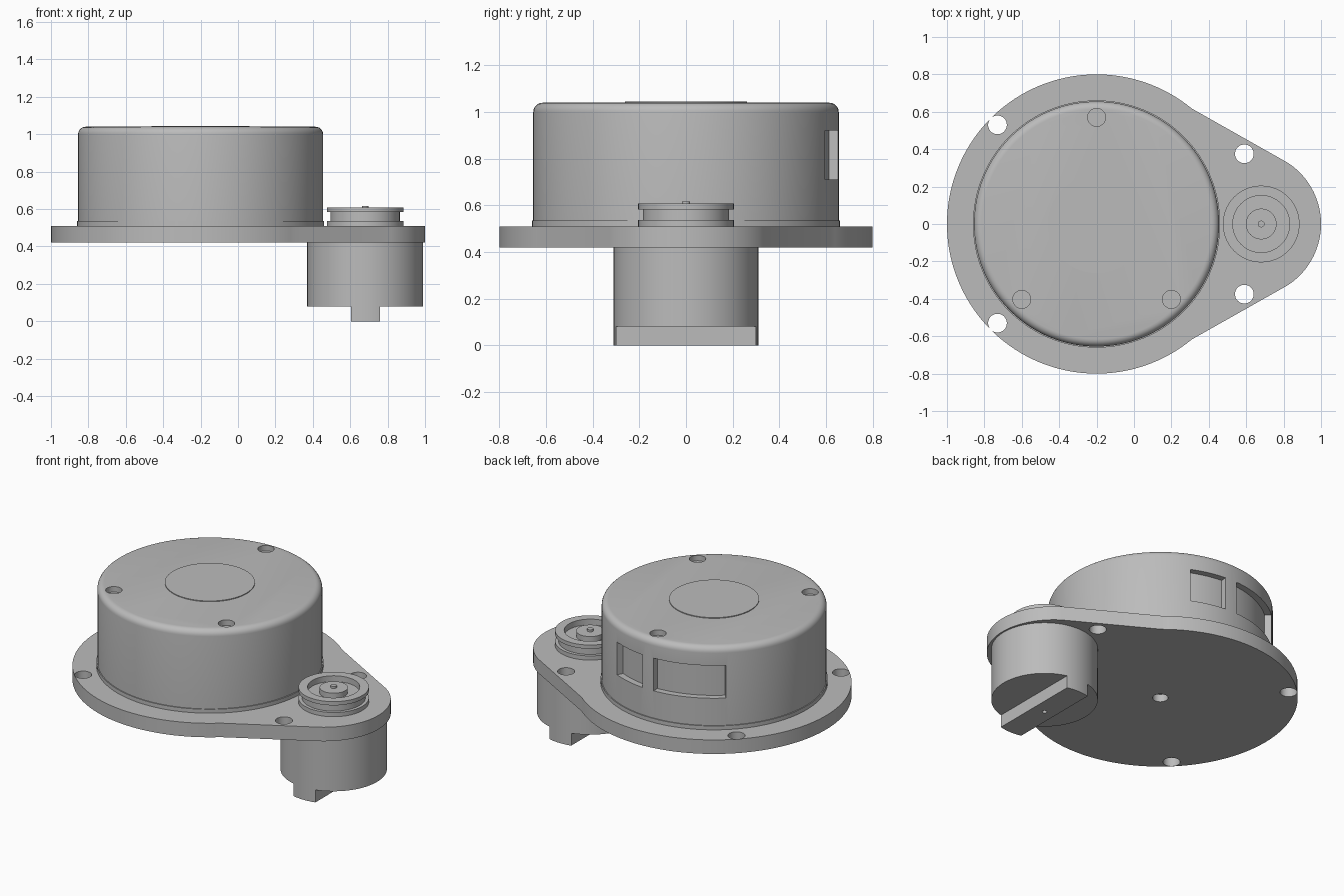
import bpy, bmesh, math
from math import cos, sin, radians, pi

if "Cube" in bpy.data.objects:
    bpy.data.objects.remove(bpy.data.objects["Cube"])

grey = bpy.data.materials.new("light grey")
grey.diffuse_color = (0.5, 0.5, 0.5, 1)
grey.use_nodes = True
grey.node_tree.nodes["Principled BSDF"].inputs["Base Color"].default_value = grey.diffuse_color

DOME = (-0.2, 0.0)    # axis of the round housing
MOTOR = (0.68, 0.0)   # axis of the motor and pulley


def finish(name, bm):
    bmesh.ops.recalc_face_normals(bm, faces=bm.faces)
    me = bpy.data.meshes.new(name)
    bm.to_mesh(me)
    bm.free()
    me.materials.append(grey)
    ob = bpy.data.objects.new(name, me)
    bpy.context.collection.objects.link(ob)
    return ob


def prism(name, outline, z0, z1):
    """Extrude a flat outline between two heights."""
    bm = bmesh.new()
    face = bm.faces.new([bm.verts.new((x, y, z0)) for x, y in outline])
    ext = bmesh.ops.extrude_face_region(bm, geom=[face])["geom"]
    verts = [v for v in ext if isinstance(v, bmesh.types.BMVert)]
    bmesh.ops.translate(bm, verts=verts, vec=(0, 0, z1 - z0))
    return finish(name, bm)


def lathe(name, centre, profile, n=128):
    """Revolve (radius, height) points; the first and last rings are capped."""
    bm = bmesh.new()
    rings = [[bm.verts.new((centre[0] + r * cos(2 * pi * i / n),
                            centre[1] + r * sin(2 * pi * i / n), z))
              for i in range(n)] for r, z in profile]
    for a, b in zip(rings, rings[1:]):
        for i in range(n):
            j = (i + 1) % n
            bm.faces.new((a[i], a[j], b[j], b[i]))
    bm.faces.new(rings[0])
    bm.faces.new(rings[-1])
    return finish(name, bm)


def arc(centre, r, a0, a1, n):
    return [(centre[0] + r * cos(radians(a0 + (a1 - a0) * i / n)),
             centre[1] + r * sin(radians(a0 + (a1 - a0) * i / n)))
            for i in range(n + 1)]


def cylinder(name, x, y, r, z0, z1, n=48):
    return lathe(name, (x, y), [(r, z0), (r, z1)], n)


def boolean(ob, cutter, operation="DIFFERENCE"):
    """Apply a boolean and discard the cutter."""
    mod = ob.modifiers.new("cut", "BOOLEAN")
    mod.operation = operation
    mod.solver = "EXACT"
    mod.object = cutter
    bpy.context.view_layer.objects.active = ob
    bpy.ops.object.modifier_apply(modifier=mod.name)
    bpy.data.objects.remove(cutter)


# Base plate: large arc on the left, small arc on the right, straight flanks
outline = arc(DOME, 0.8, 50.5, 309.5, 100) + arc((0.61, 0), 0.39, -57.5, 57.5, 48)
plate = prism("base_plate", outline, 0.42, 0.51)
for s in (1, -1):
    for x, y in ((-0.73, 0.53), (0.59, 0.375)):
        boolean(plate, cylinder("cutter", x, s * y, 0.05, 0.3, 0.6))
boolean(plate, cylinder("cutter", *DOME, 0.045, 0.3, 0.47))

# Round housing with a rounded top edge
rim = [(0.615 + 0.04 * cos(radians(a)), 1.0 + 0.04 * sin(radians(a)))
       for a in range(0, 91, 15)]
housing = lathe("housing", DOME, [(0.655, 0.505)] + rim)
# Blind screw holes in the top
for x, y in ((-0.2, 0.57), (-0.6, -0.403), (0.2, -0.403)):
    boolean(housing, cylinder("cutter", x, y, 0.048, 1.005, 1.2))
# Recessed windows round the back
for a0, a1 in ((65.5, 85.5), (92.5, 131)):
    sector = arc(DOME, 0.615, a0, a1, 16) + arc(DOME, 0.75, a1, a0, 16)
    boolean(housing, prism("cutter", sector, 0.71, 0.92))

# Thin lip at the foot of the housing and cap disc on its top
lathe("housing_lip", DOME, [(0.661, 0.505), (0.661, 0.535)])
lathe("cap_disc", DOME, [(0.262, 1.03), (0.262, 1.045)])

# Motor body with a terminal block cut to the same round outline
lathe("motor_body", MOTOR, [(0.31, 0.08), (0.31, 0.43)])
block = lathe("motor_block", MOTOR, [(0.31, 0.0), (0.31, 0.09)])
boolean(block, prism("cutter", [(0.605, -0.5), (0.76, -0.5), (0.76, 0.5), (0.605, 0.5)],
                     -0.1, 0.2), "INTERSECT")
boolean(block, cylinder("cutter", *MOTOR, 0.014, -0.1, 0.04, 24))

# Grooved drive pulley with a dished top and hub, and its shaft
lathe("pulley", MOTOR, [
    (0.205, 0.505), (0.205, 0.537), (0.185, 0.537), (0.185, 0.583), (0.205, 0.583),
    (0.205, 0.607), (0.152, 0.607), (0.152, 0.57), (0.082, 0.57), (0.082, 0.604)])
lathe("shaft", MOTOR, [(0.018, 0.59), (0.018, 0.617)], 32)

# Smooth curved walls, crisp edges
bpy.ops.object.select_all(action="DESELECT")
for ob in bpy.context.scene.objects:
    ob.select_set(True)
    bpy.context.view_layer.objects.active = ob
bpy.ops.object.shade_smooth_by_angle(angle=radians(30))
